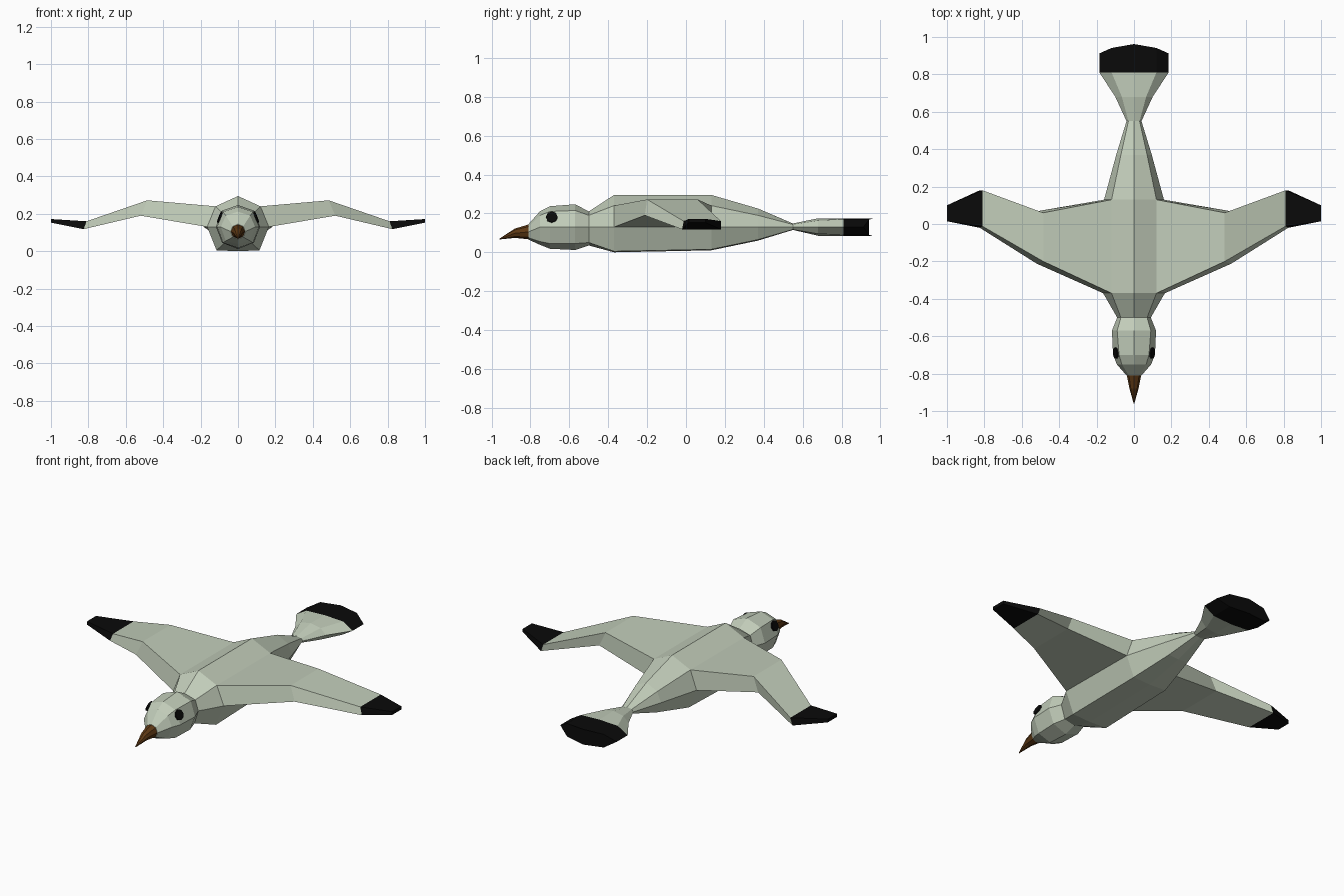
import bpy
import bmesh
from math import cos, sin, tau
from mathutils import Vector

cube = bpy.data.objects.get("Cube")
if cube:
    bpy.data.objects.remove(cube, do_unlink=True)


def material(name, rgb):
    mat = bpy.data.materials.new(name)
    mat.use_nodes = True
    color = (*rgb, 1)
    mat.diffuse_color = color
    bsdf = mat.node_tree.nodes["Principled BSDF"]
    bsdf.inputs["Base Color"].default_value = color
    bsdf.inputs["Roughness"].default_value = 0.9
    return mat


PALE = material("pale_grey_green", (0.54, 0.61, 0.49))
BLACK = material("black", (0.003, 0.003, 0.003))
BROWN = material("beak_brown", (0.11, 0.04, 0.007))


def loft(name, sections, materials, cap_start=True, cap_end=True, dark_from=None):
    """Bridge equal-length closed sections; sections from dark_from on use the second material."""
    bm = bmesh.new()
    rings = [[bm.verts.new(p) for p in s] for s in sections]
    count = len(rings[0])
    for i, (a, b) in enumerate(zip(rings, rings[1:])):
        for k in range(count):
            n = (k + 1) % count
            face = bm.faces.new((a[k], a[n], b[n], b[k]))
            face.material_index = int(dark_from is not None and i >= dark_from)
    if cap_start:
        bm.faces.new(rings[0])
    if cap_end:
        bm.faces.new(rings[-1]).material_index = len(materials) - 1
    bmesh.ops.recalc_face_normals(bm, faces=bm.faces)
    mesh = bpy.data.meshes.new(name)
    bm.to_mesh(mesh)
    bm.free()
    for mat in materials:
        mesh.materials.append(mat)
    obj = bpy.data.objects.new(name, mesh)
    bpy.context.collection.objects.link(obj)
    return obj


def ring(y, top, shoulder, side, low, bottom, bulge=0):
    """Eight-sided mirrored section; bulge sweeps its outer points forward."""
    half = [shoulder, side, low]
    outline = [(0, top)] + half + [(0, bottom)] + [(-x, z) for x, z in reversed(half)]
    return [(x, y - bulge * x * x, z) for x, z in outline]


# Shared joints between head, body and tail
neck = ring(-0.50, 0.21, (0.07, 0.19), (0.09, 0.13), (0.065, 0.05), 0.035)
waist = ring(0.55, 0.148, (0.03, 0.143), (0.04, 0.13), (0.03, 0.117), 0.115)

# Body
loft("body", [
    neck,
    ring(-0.37, 0.295, (0.12, 0.24), (0.165, 0.13), (0.115, 0.005), 0),
    ring(0.13, 0.295, (0.12, 0.24), (0.16, 0.13), (0.11, 0.015), 0.01),
    ring(0.37, 0.225, (0.07, 0.19), (0.095, 0.13), (0.065, 0.065), 0.06),
    waist,
], [PALE], False, False)

# Head
loft("head", [
    neck,
    ring(-0.57, 0.247, (0.09, 0.215), (0.118, 0.13), (0.085, 0.045), 0.012),
    ring(-0.70, 0.237, (0.08, 0.21), (0.112, 0.13), (0.08, 0.045), 0.018),
    ring(-0.75, 0.212, (0.065, 0.19), (0.092, 0.13), (0.065, 0.055), 0.038),
    ring(-0.81, 0.145, (0.028, 0.133), (0.04, 0.105), (0.028, 0.075), 0.065),
], [PALE], False, True)

# Tail fan with dark end
loft("tail", [
    waist,
    ring(0.68, 0.175, (0.065, 0.163), (0.1, 0.13), (0.065, 0.095), 0.085),
    ring(0.81, 0.173, (0.12, 0.168), (0.185, 0.13), (0.12, 0.09), 0.083),
    ring(0.962, 0.173, (0.12, 0.168), (0.185, 0.13), (0.12, 0.09), 0.083, 1.45),
], [PALE, BLACK], False, True, 2)

# Wings: top front, top back, bottom back, bottom front at each station
WING = [
    [(0.12, -0.37, 0.24), (0.12, 0.13, 0.24), (0.16, 0.13, 0.13), (0.165, -0.37, 0.13)],
    [(0.485, -0.2, 0.272), (0.485, 0.06, 0.272), (0.52, 0.068, 0.19), (0.52, -0.212, 0.19)],
    [(0.81, -0.012, 0.16), (0.81, 0.18, 0.16), (0.825, 0.18, 0.118), (0.825, -0.02, 0.118)],
    [(1, 0.015, 0.172), (1, 0.1, 0.172), (1, 0.1, 0.153), (1, 0.015, 0.153)],
]
for side, sign in (("left", 1), ("right", -1)):
    stations = [[(sign * x, y, z) for x, y, z in s] for s in WING]
    loft(side + "_wing", stations, [PALE, BLACK], False, True, 2)

# Beak
angles = [tau * k / 8 for k in range(8)]
loft("beak", [
    [(r * cos(a), y, z + r * sin(a)) for a in angles]
    for y, z, r in ((-0.8, 0.106, 0.04), (-0.88, 0.098, 0.024), (-0.96, 0.068, 0.002))
], [BROWN])

# Eyes: thin octagonal plates lying on the cheeks
for side, sign in (("left", 1), ("right", -1)):
    normal = Vector((sign * 0.93, -0.08, 0.36)).normalized()
    across = normal.cross(Vector((0, 0, 1))).normalized()
    up = across.cross(normal)
    center = Vector((sign * 0.0945, -0.69, 0.18))
    loft(side + "_eye", [
        [center + normal * d + (across * cos(a) + up * sin(a)) * 0.03 for a in angles]
        for d in (-0.001, 0.008)
    ], [BLACK])
